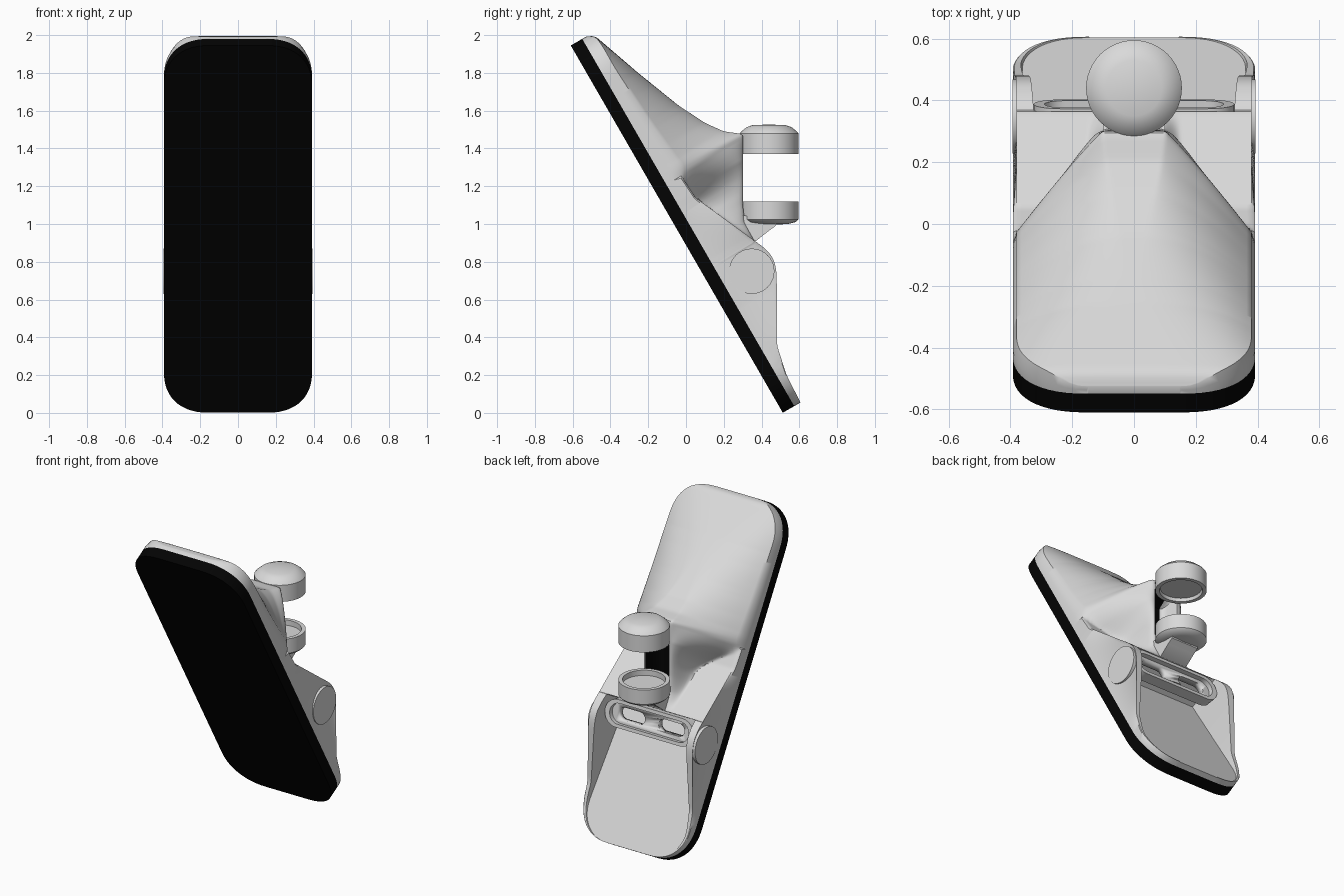
import bpy, bmesh, math
from mathutils import Vector

if "Cube" in bpy.data.objects:
    bpy.data.objects.remove(bpy.data.objects["Cube"])


def material(name, c):
    m = bpy.data.materials.new(name)
    m.use_nodes = True
    m.diffuse_color = (*c, 1)
    m.node_tree.nodes["Principled BSDF"].inputs["Base Color"].default_value = (*c, 1)
    return m


GREY = material("light grey plastic", (0.70, 0.70, 0.70))
BLACK = material("black rubber", (0.001, 0.001, 0.001))
LEN, HALF, PAD = 2.245, 0.392, 0.07


def place(x, s, t):
    """Tilted frame: s runs down the panel, t is the height off its front."""
    return Vector((x, -0.61 + 0.5 * s + 0.866 * t, 1.945 - 0.866 * s + 0.5 * t))


def interp(keys, v):
    if v <= keys[0][0]:
        return keys[0][1]
    for (a, p), (b, q) in zip(keys, keys[1:]):
        if v <= b:
            return p + (q - p) * (v - a) / (b - a)
    return keys[-1][1]


def soft(keys, v, r):
    return sum(interp(keys, v + k * r) for k in (-1, -0.5, 0, 0.5, 1)) / 5


def finish(name, bm, mats, angle=35):
    me = bpy.data.meshes.new(name)
    bm.to_mesh(me)
    bm.free()
    ob = bpy.data.objects.new(name, me)
    bpy.context.collection.objects.link(ob)
    for m in mats:
        me.materials.append(m)
    bpy.ops.object.select_all(action='DESELECT')
    ob.select_set(True)
    bpy.context.view_layer.objects.active = ob
    bpy.ops.object.shade_smooth_by_angle(angle=math.radians(angle))
    return ob


def prism(name, pts, a, b, to_world, mat):
    """Extrude a 2D outline from depth a to depth b."""
    bm = bmesh.new()
    lo = [bm.verts.new(to_world(p, q, a)) for p, q in pts]
    hi = [bm.verts.new(to_world(p, q, b)) for p, q in pts]
    bm.faces.new(lo)
    bm.faces.new(hi)
    for i in range(len(pts)):
        j = (i + 1) % len(pts)
        bm.faces.new((lo[i], lo[j], hi[j], hi[i]))
    bmesh.ops.recalc_face_normals(bm, faces=bm.faces)
    return finish(name, bm, [mat])


def lathe(name, profile, cy, mat, n=48):
    bm = bmesh.new()
    vs = [bm.verts.new((r, 0, z)) for r, z in profile]
    es = [bm.edges.new(e) for e in zip(vs, vs[1:])]
    bmesh.ops.spin(bm, geom=vs + es, cent=(0, 0, 0), axis=(0, 0, 1),
                   angle=2 * math.pi, steps=n)
    bmesh.ops.remove_doubles(bm, verts=bm.verts, dist=1e-4)
    bmesh.ops.recalc_face_normals(bm, faces=bm.faces)
    bmesh.ops.translate(bm, verts=bm.verts, vec=(0, cy, 0))
    return finish(name, bm, [mat])


def cut(ob, cutter):
    mod = ob.modifiers.new("cut", 'BOOLEAN')
    mod.object, mod.operation, mod.solver = cutter, 'DIFFERENCE', 'EXACT'
    bpy.ops.object.select_all(action='DESELECT')
    ob.select_set(True)
    bpy.context.view_layer.objects.active = ob
    bpy.ops.object.modifier_apply(modifier=mod.name)
    bpy.data.objects.remove(cutter)


def half_width(s):
    d = max(0.0, 0.25 - min(s, LEN - s)) / 0.25
    return HALF - 0.24 * (1 - (1 - min(d, 1) ** 2.3) ** (1 / 2.3))


# Front pad: rounded black slab
corner = [0.25 * (1 - math.cos(math.pi / 2 * i / 14)) for i in range(15)]
stations = corner + [LEN - c for c in reversed(corner)]
outline = [(half_width(s), s) for s in stations]
outline += [(-x, s) for x, s in reversed(outline)]
prism("front_pad", outline, 0, PAD, place, BLACK)

# Back shell: domed hump rising into the neck, then two side wings around a cavity
RIDGE = [(0, .09), (.012, .125), (.035, .142), (.3, .235), (.56, .335), (.71, .41),
         (.8, .475), (.86, .553), (.88, .545), (1.18, .37), (1.27, .33), (1.38, .325)]
FLOOR = [(0, .085), (.03, .115), (.5, .13), (.95, .165), (1.03, .17), (1.38, .325)]
FOOT = [(0, .42), (.86, .40), (.95, .34), (1.02, .22), (1.09, .16), (1.38, .15)]
TOP = [(0, 0), (.4, 0), (.85, .10), (1.38, .085)]
POWER = [(0, 5), (.3, 2.8), (.6, 1.7), (.86, 1.1)]
WING = [(1.38, .325), (1.44, .352), (1.5, .365), (1.55, .357), (1.6, .335),
        (1.69, .284), (1.92, .152), (2.08, .117), (LEN, .108)]
INNER = [(1.4, .8), (1.7, .86), (2.1, .94), (LEN, .95)]
LEAN = [(1.0, 0), (1.35, .02), (1.65, .02), (2.0, 0)]
STEP = 1.386


def height(x, s, f):
    if s > STEP:
        return 0.105 if abs(f) <= 0.8 else soft(WING, s, .02)
    floor, ridge = soft(FLOOR, s, .01), soft(RIDGE, s, .008)
    foot, top = soft(FOOT, s, .035), interp(TOP, s)
    u = min(1, max(0, (abs(x) - top) / (foot - top)))
    k = 1 - u ** interp(POWER, s)
    blend = interp([(.88, 0), (.98, 1)], s)          # fillet where the neck meets the floor
    k += blend * (k * k * (3 - 2 * k) - k)
    t = floor + (ridge - floor) * k
    # hollow on the clamp side of the neck
    if 0.88 < s < 1.2 and abs(x) < 0.085:
        t -= 0.13 * (1 - (x / 0.085) ** 6) * min(1, (s - 0.88) / 0.02, (1.2 - s) / 0.02)
    return t


def column(f, s):
    g, w = interp(INNER, s), half_width(s)
    a = abs(f)
    r = g * a / 0.8 if a <= 0.8 else g + (1 - g) * (a - 0.8) / 0.2
    return math.copysign(r * w, f)


pos = [i * 0.02 for i in range(1, 41)] + [0.83, 0.88, 0.93, 0.97, 1.0]
fs = [-f for f in reversed(pos)] + [0.0] + pos
fs = [-1.0] + fs + [1.0]
mid = [0.25 + 0.01 * i for i in range(1, 174)]
rows = sorted(corner + [LEN - c for c in corner] + [STEP, STEP + 0.002]
              + [s for s in mid if s < LEN - 0.255 and abs(s - STEP) > 0.005])
rows = [0.0] + rows + [LEN]
bm = bmesh.new()
grid = []
for i, s in enumerate(rows):
    line = []
    for j, f in enumerate(fs):
        x = column(f, s)
        t = height(x, s, f)
        if j in (0, len(fs) - 1) or i in (0, len(rows) - 1):
            t = PAD                                 # skirt down to the pad
        elif abs(f) == 1.0:                         # softened, leaning rim
            t = PAD + (t - PAD) * (0.5 if s < 0.9 else 0.92)
            x -= math.copysign(interp(LEAN, s), x)
        line.append(bm.verts.new(place(x, s, t)))
    grid.append(line)
for i in range(len(rows) - 1):
    for j in range(len(fs) - 1):
        face = bm.faces.new((grid[i][j], grid[i][j + 1],
                             grid[i + 1][j + 1], grid[i + 1][j]))
        s = (rows[i] + rows[i + 1]) / 2
        x = column((fs[j] + fs[j + 1]) / 2, s)
        # dark liner on one side of the hollow
        face.material_index = 1 if 0.88 < s < 1.2 and -0.04 < x < 0.085 else 0
finish("back_shell", bm, [GREY, BLACK], 40)

# Clamp: domed upper cap, shallow lower cup and the gusset under it
lathe("clamp_upper_cap", [(0, 1.39), (.125, 1.39), (.13, 1.37), (.155, 1.37),
      (.155, 1.48), (.147, 1.49), (.12, 1.512), (.09, 1.523), (0, 1.527)], 0.44, GREY)
lathe("clamp_lower_cup", [(0, 1.085), (.13, 1.085), (.13, 1.12), (.155, 1.12),
      (.155, 1.025), (.14, 1.01), (.1, 1.0), (0, .995)], 0.44, GREY)
prism("clamp_gusset", [(.27, 1.05), (.48, 1.02), (.475, .99), (.44, .965),
      (.37, .91), (.30, .90)], -0.1, 0.1, lambda y, z, x: Vector((x, y, z)), GREY)


def stadium(cx, cq, hw, r, n=12):
    pts = []
    for side in (1, -1):
        for i in range(n + 1):
            a = math.pi * (i / n - 0.5)
            pts.append((cx + side * (hw - r + r * math.cos(a)), cq + side * r * math.sin(a)))
    return pts


def bar_frame(x, q, d):
    """Cross bar frame: q runs up its face, d out of it."""
    return Vector((x, 0.388 - 0.17 * q + 0.985 * d, 0.81 + 0.985 * q + 0.17 * d))


# Cross bar between the wings: stadium recess with two slots through it
bar = prism("cross_bar", stadium(0, 0, .325, .088), -0.07, 0, bar_frame, GREY)
cut(bar, prism("recess_cutter", stadium(0, 0, .29, .066), -0.03, 0.1, bar_frame, GREY))
for side in (1, -1):
    cut(bar, prism("slot_cutter", stadium(side * .145, 0, .095, .04),
                   -0.1, 0.1, bar_frame, GREY))

# Hinge discs on both outer sides
circle = [(.348 + .12 * math.cos(a), .75 + .12 * math.sin(a))
          for a in (2 * math.pi * i / 40 for i in range(40))]
for side, label in ((1, "left"), (-1, "right")):
    prism("hinge_disc_" + label, circle, side * .34, side * .394,
          lambda y, z, x: Vector((x, y, z)), GREY)
